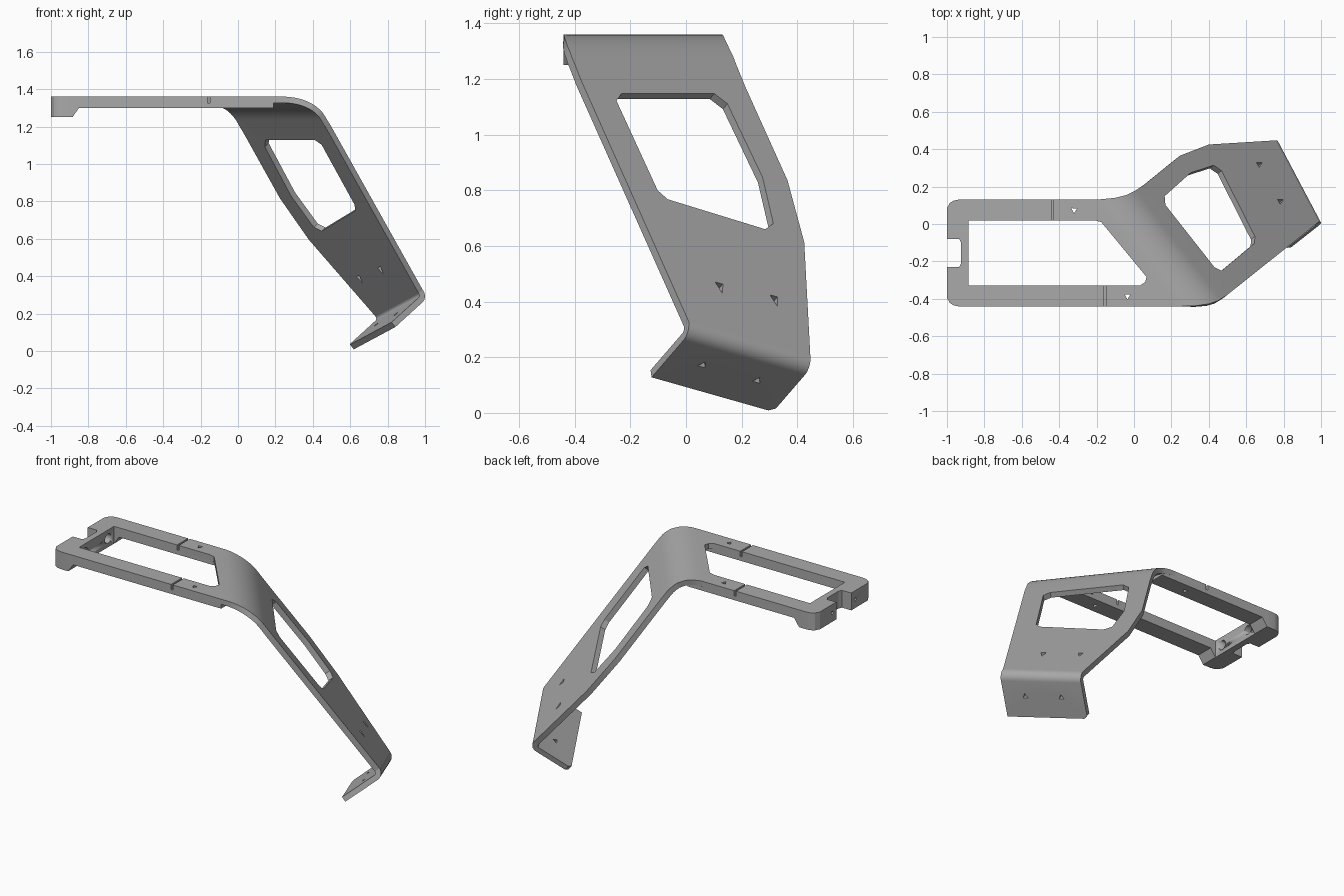
import bpy, bmesh, math
from mathutils import Vector, Matrix

if "Cube" in bpy.data.objects:
    bpy.data.objects.remove(bpy.data.objects["Cube"])

grey = bpy.data.materials.new("plain grey")
grey.use_nodes = True
grey.diffuse_color = (0.4, 0.4, 0.4, 1)
grey.node_tree.nodes["Principled BSDF"].inputs["Base Color"].default_value = (0.4, 0.4, 0.4, 1)

TOP, T = 1.36, 0.033              # top level, sheet thickness
HEAD = math.radians(38.2)         # heading of the slope
SLOPE = math.radians(54.4)        # bend angle
R, RF = 0.25, 0.05                # outer radii of the two bends
U0 = -0.0855                      # start of the upper bend
U1 = U0 + R * math.sin(SLOPE)
H = Vector((math.cos(HEAD), math.sin(HEAD), 0))
UP = Vector((0, 0, 1))


def plate(name, loops, cuts, place):
    """Fill flat loops, give them depth, cut them at bend lines and place every vertex."""
    bm = bmesh.new()
    for loop in loops:
        vs = [bm.verts.new((x, y, 0)) for x, y in loop]
        for a, b in zip(vs, vs[1:] + vs[:1]):
            bm.edges.new((a, b))
    bmesh.ops.triangle_fill(bm, use_beauty=True, edges=bm.edges[:], normal=UP)
    ext = bmesh.ops.extrude_face_region(bm, geom=bm.faces[:])["geom"]
    for v in ext:
        if isinstance(v, bmesh.types.BMVert):
            v.co.z = -1
    for co, no in cuts:
        bmesh.ops.bisect_plane(bm, geom=bm.verts[:] + bm.edges[:] + bm.faces[:],
                               plane_co=co, plane_no=no, dist=1e-5)
    for v in bm.verts:
        v.co = place(v.co.x, v.co.y, -v.co.z)
    bmesh.ops.recalc_face_normals(bm, faces=bm.faces[:])
    return finish(name, bm)


def finish(name, bm):
    me = bpy.data.meshes.new(name)
    bm.to_mesh(me)
    bm.free()
    me.materials.append(grey)
    ob = bpy.data.objects.new(name, me)
    bpy.context.collection.objects.link(ob)
    bpy.ops.object.select_all(action='DESELECT')
    ob.select_set(True)
    bpy.context.view_layer.objects.active = ob
    bpy.ops.object.shade_smooth_by_angle(angle=math.radians(25))
    return ob


def tri(x, y, r=0.018, turn=0.5):
    """Small three-sided screw hole."""
    return [(x + r * math.cos(turn + k * math.tau / 3), y + r * math.sin(turn + k * math.tau / 3))
            for k in range(3)]


def on_sheet(x, y, d):
    """Lift a plan point onto the bent sheet, d = 0 outside, 1 inside."""
    u = H.x * x + H.y * y
    if u <= U0:
        a, z = 0, TOP
    elif u < U1:
        a = math.asin((u - U0) / R)
        z = TOP - R * (1 - math.cos(a))
    else:
        a = SLOPE
        z = TOP - R * (1 - math.cos(a)) - (u - U1) * math.tan(a)
    return Vector((x, y, z)) - d * T * (H * math.sin(a) + UP * math.cos(a))


# Bent sheet with two tongues, a sloped panel and a window
A, B = (0.987, 0.01), (0.756, 0.447)
outline = [(-0.43, 0.13), (-0.2, 0.13), (-0.1, 0.14), (-0.04, 0.155), (0.01, 0.18), (0.06, 0.215),
           (0.245, 0.365), (0.4, 0.425), B, A, (0.5, -0.378), (0.45, -0.41), (0.4, -0.427),
           (0.33, -0.437), (0.25, -0.44), (-0.15, -0.44), (-0.15, -0.33), (0.03, -0.33),
           (0.06, -0.31), (0.067, -0.283), (-0.15, -0.02), (-0.175, 0.01), (-0.21, 0.02),
           (-0.43, 0.02)]
window = [(0.468, -0.25), (0.431, -0.232), (0.168, 0.102), (0.164, 0.149), (0.305, 0.275),
          (0.426, 0.314), (0.468, 0.285), (0.646, -0.066), (0.645, -0.102)]
screws = [tri(*p) for p in ((0.67, 0.32), (0.783, 0.123), (-0.32, 0.075), (-0.035, -0.385))]
bends = [(H * (U0 + R * math.sin(SLOPE * i / 10)), H) for i in range(11)]
plate("bent_sheet", [outline, window] + screws, bends, on_sheet)

# Lower flange, folded back under the panel
start, end = on_sheet(*A, 0), on_sheet(*B, 0)
axis = (end - start).normalized()
length = (end - start).length
normal = H * math.sin(SLOPE) + UP * math.cos(SLOPE)
down = axis.cross(normal)
ARC, FLAT = RF * math.pi / 2, 0.227


def on_flange(p, q, d):
    a = min(q, ARC) / RF
    radial = normal * math.cos(a) + down * math.sin(a)
    return start + axis * p + radial * (RF - d * T) - normal * (RF + max(q - ARC, 0))


Q = ARC + FLAT
flange = [(0, 0), (length, 0), (length, Q - 0.02), (length - 0.02, Q), (0, Q)]
folds = [(Vector((0, ARC * i / 8, 0)), Vector((0, 1, 0))) for i in range(1, 9)]
plate("lower_flange", [flange, tri(0.137, 0.174), tri(0.366, 0.174)], folds, on_flange)

# Frame: two side bars and a deeper end bar with a notch
MID = -0.155
SEAM_BACK, SEAM_FRONT = -0.442, -0.162


def on_frame(x, y, d):
    deep = min(max((-0.85 - x) / 0.035, 0), 1)
    return Vector((x, y, TOP - d * (0.06 + 0.05 * deep)))


def half(seam):
    return [(-0.925, -0.1), (-0.935, -0.08), (-1, -0.08), (-1, 0.085), (-0.985, 0.112),
            (-0.965, 0.125), (-0.94, 0.13), (seam, 0.13), (seam, 0.02), (-0.885, 0.02)]


front = [(x, 2 * MID - y) for x, y in half(SEAM_FRONT)]
steps = [(Vector((x, 0, 0)), Vector((1, 0, 0))) for x in (-0.85, -0.885)]
frame = plate("frame", [half(SEAM_BACK) + front[::-1]], steps, on_frame)

# Counterbored holes through the end bar
for y in (-0.04, 2 * MID + 0.04):
    for radius, x, sides in ((0.03, -0.89, 16), (0.013, -0.97, 4)):
        bm = bmesh.new()
        bmesh.ops.create_cone(bm, cap_ends=True, segments=sides, radius1=radius, radius2=radius,
                              depth=0.12, matrix=Matrix.Translation((x, y, 1.305))
                              @ Matrix.Rotation(math.pi / 2, 4, 'Y'))
        cutter = finish("hole_cutter", bm)
        cutter.hide_render = True
        mod = frame.modifiers.new("hole", 'BOOLEAN')
        mod.operation, mod.solver, mod.object = 'DIFFERENCE', 'EXACT', cutter
        bpy.context.view_layer.objects.active = frame
        bpy.ops.object.modifier_apply(modifier=mod.name)
        bpy.data.objects.remove(cutter)

# Lap joints under the tongues
for name, x0, x1, y0, y1 in (("back_lap", SEAM_BACK, -0.1, 0.02, 0.13),
                             ("front_lap", SEAM_FRONT, 0.19, -0.44, -0.33)):
    hole = tri(-0.32, 0.075) if name == "back_lap" else tri(-0.035, -0.385)
    plate(name, [[(x0, y0), (x1, y0), (x1, y1), (x0, y1)], hole], [],
          lambda x, y, d: Vector((x, y, TOP - T - d * (0.06 - T))))
